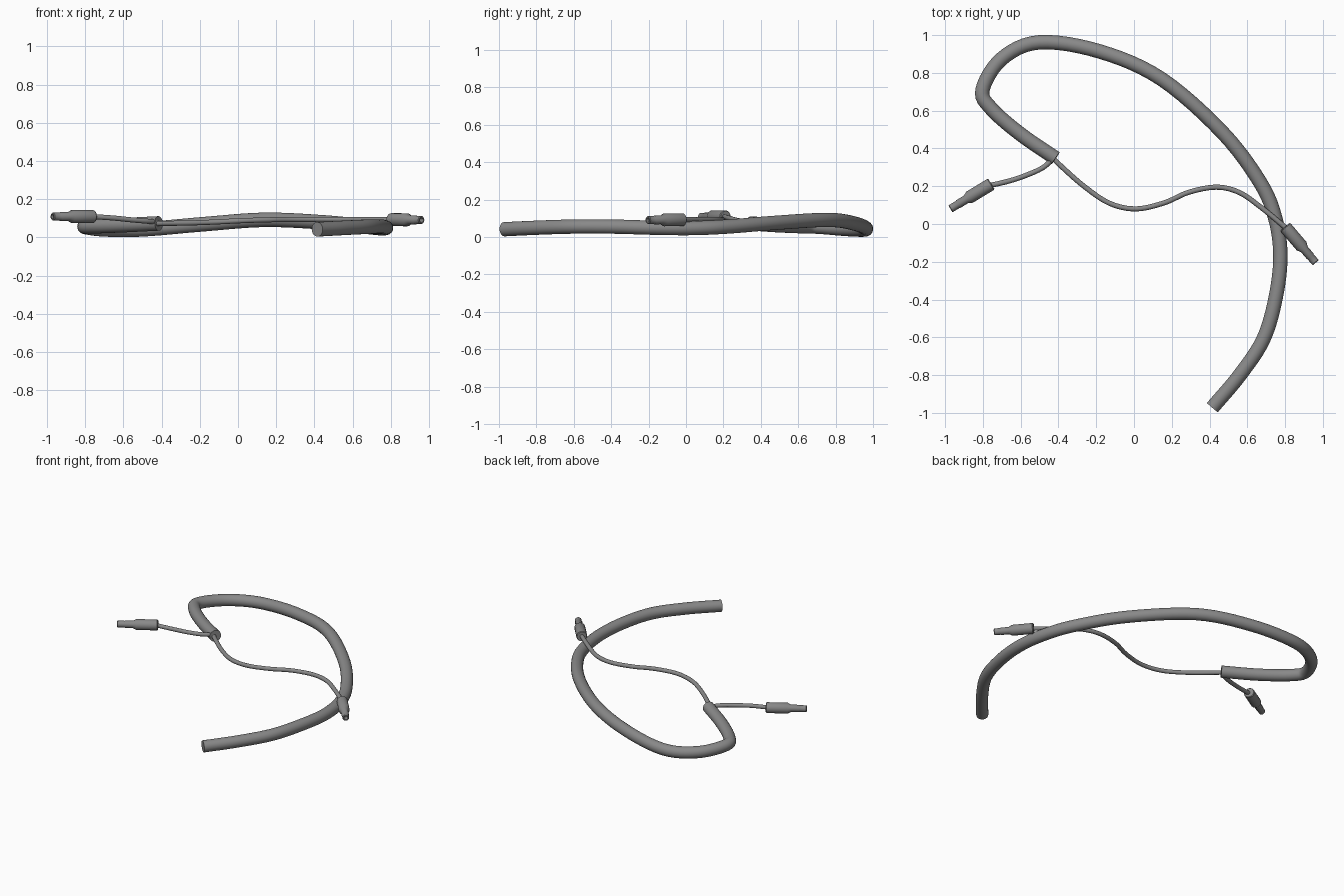
import bpy, bmesh, math
from mathutils import Vector

if "Cube" in bpy.data.objects:
    bpy.data.objects.remove(bpy.data.objects["Cube"])

grey = bpy.data.materials.new("cable grey")
grey.diffuse_color = (0.25, 0.25, 0.25, 1)
grey.use_nodes = True
grey.node_tree.nodes["Principled BSDF"].inputs["Base Color"].default_value = grey.diffuse_color


def smooth_path(pts, steps=6):
    """Points along a smooth curve through the given points."""
    p = [Vector(q) for q in pts]
    p = [2 * p[0] - p[1]] + p + [2 * p[-1] - p[-2]]
    out = []
    for a, b, c, d in zip(p, p[1:], p[2:], p[3:]):
        for i in range(steps):
            t = i / steps
            out.append(0.5 * (2 * b + (c - a) * t + (2 * a - 5 * b + 4 * c - d) * t ** 2
                              + (3 * b - a - 3 * c + d) * t ** 3))
    return out + [p[-2]]


def sweep(name, centres, tangents, radii, sides):
    """Skin of round rings along a path, closed at both ends."""
    bm = bmesh.new()
    rings = []
    for c, t, r in zip(centres, tangents, radii):
        side = t.cross(Vector((0, 0, 1))).normalized()
        up = side.cross(t).normalized()
        rings.append([bm.verts.new(c + r * (math.cos(a) * side + math.sin(a) * up))
                      for a in (math.tau * k / sides for k in range(sides))])
    for a, b in zip(rings, rings[1:]):
        for k in range(sides):
            n = (k + 1) % sides
            bm.faces.new((a[k], a[n], b[n], b[k]))
    bm.faces.new(rings[0])
    bm.faces.new(rings[-1])
    bmesh.ops.recalc_face_normals(bm, faces=bm.faces[:])
    mesh = bpy.data.meshes.new(name)
    bm.to_mesh(mesh)
    bm.free()
    mesh.materials.append(grey)
    ob = bpy.data.objects.new(name, mesh)
    bpy.context.collection.objects.link(ob)
    bpy.ops.object.select_all(action='DESELECT')
    ob.select_set(True)
    bpy.context.view_layer.objects.active = ob
    bpy.ops.object.shade_smooth_by_angle(angle=math.radians(35))
    return ob


def cable(name, pts, radius, sides):
    c = smooth_path(pts)
    last = len(c) - 1
    tangents = [(c[min(i + 1, last)] - c[max(i - 1, 0)]).normalized() for i in range(last + 1)]
    sweep(name, c, tangents, [radius] * len(c), sides)


def plug(name, start, end):
    """Stepped connector with a chamfered grip and a hollow tip."""
    start, end = Vector(start), Vector(end)
    axis = (end - start).normalized()
    length = (end - start).length
    profile = [(0, 0.03), (0.005, 0.034), (0.135, 0.034), (0.157, 0.023),
               (0.205, 0.023), (0.208, 0.021), (length - 0.004, 0.021), (length, 0.018),
               (length, 0.012), (length - 0.035, 0.012)]
    sweep(name, [start + axis * d for d, r in profile], [axis] * len(profile),
          [r for d, r in profile], 20)


# Thick main cable
cable("main_cable", [
    (0.415, -0.972, 0.042), (0.56, -0.80, 0.05), (0.685, -0.61, 0.056),
    (0.75, -0.39, 0.056), (0.775, -0.17, 0.05), (0.748, 0.03, 0.048),
    (0.668, 0.22, 0.056), (0.468, 0.485, 0.077), (0.145, 0.768, 0.092),
    (-0.18, 0.913, 0.069), (-0.50, 0.962, 0.042), (-0.70, 0.875, 0.042),
    (-0.802, 0.71, 0.055), (-0.755, 0.61, 0.058), (-0.60, 0.475, 0.064),
    (-0.415, 0.348, 0.073)], 0.038, 24)

# Long and short thin leads leaving the cable end
cable("long_lead", [
    (-0.45, 0.37, 0.07), (-0.39, 0.31, 0.073), (-0.265, 0.20, 0.075),
    (-0.13, 0.11, 0.08), (0.01, 0.08, 0.087), (0.16, 0.112, 0.092),
    (0.29, 0.168, 0.094), (0.435, 0.195, 0.094), (0.555, 0.168, 0.094),
    (0.67, 0.09, 0.093), (0.81, -0.025, 0.093)], 0.0135, 14)
cable("short_lead", [
    (-0.43, 0.345, 0.08), (-0.48, 0.30, 0.085), (-0.56, 0.262, 0.092),
    (-0.66, 0.228, 0.102), (-0.78, 0.20, 0.11)], 0.0135, 14)

# Plugs at the ends of the leads
plug("right_plug", (0.80, -0.015, 0.093), (0.962, -0.205, 0.091))
plug("left_plug", (-0.755, 0.212, 0.109), (-0.972, 0.08, 0.109))
